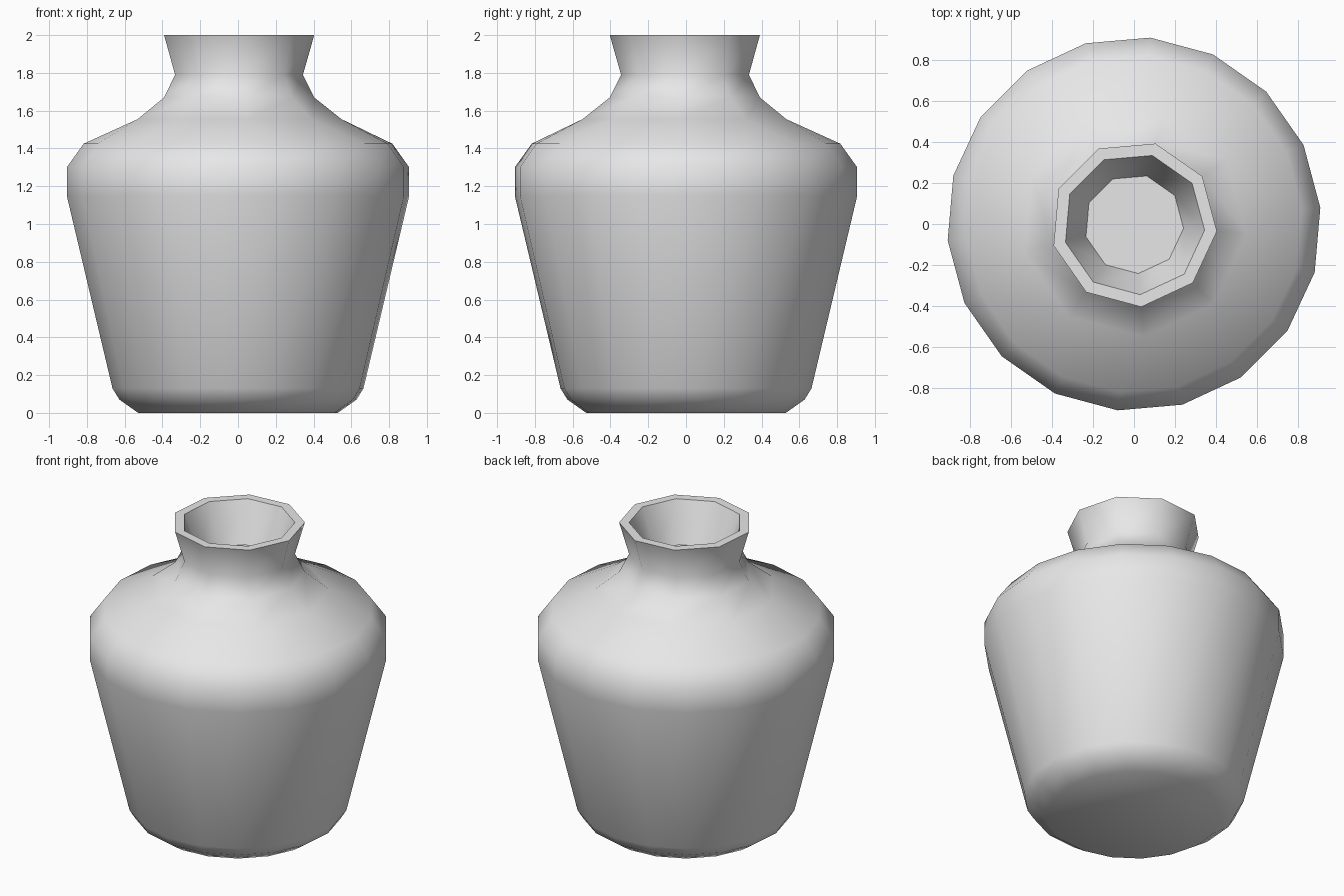
import bpy, bmesh
from math import radians, cos, sin

cube = bpy.data.objects.get("Cube")
if cube:
    bpy.data.objects.remove(cube, do_unlink=True)

grey = bpy.data.materials.new("pale grey clay")
grey.use_nodes = True
grey.diffuse_color = (0.8, 0.8, 0.8, 1)
grey.node_tree.nodes["Principled BSDF"].inputs["Base Color"].default_value = (0.8, 0.8, 0.8, 1)

# (radius, height) profiles: wide body, then shoulder, neck, rim and inside
BODY = [(0.53, 0), (0.63, 0.07), (0.667, 0.13), (0.91, 1.15), (0.91, 1.30), (0.82, 1.425)]
NECK = [(0.55, 1.555), (0.405, 1.67), (0.345, 1.79), (0.405, 2.0), (0.345, 2.0), (0.242, 1.74)]
SIDES = 18
HALF = SIDES // 2

bm = bmesh.new()


def ring(radius, z, count, start):
    angles = [radians(start + 360 * i / count) for i in range(count)]
    return [bm.verts.new((radius * cos(a), radius * sin(a), z)) for a in angles]


def bridge(low, high):
    n = len(low)
    for i in range(n):
        j = (i + 1) % n
        bm.faces.new((low[i], low[j], high[j], high[i]))


body = [ring(r, z, SIDES, -15) for r, z in BODY]
neck = [ring(r, z, HALF, -5) for r, z in NECK]
for rings in (body, neck):
    for low, high in zip(rings, rings[1:]):
        bridge(low, high)

# Shoulder: each neck corner sits over the middle of every second body side
wide, narrow = body[-1], neck[0]
for i in range(HALF):
    a, b, c = (wide[(2 * i + k) % SIDES] for k in range(3))
    bm.faces.new((a, b, narrow[i]))
    bm.faces.new((b, c, narrow[(i + 1) % HALF], narrow[i]))

# Underside and inner floor
bm.faces.new(body[0][::-1])
bm.faces.new(neck[-1])
bmesh.ops.recalc_face_normals(bm, faces=bm.faces[:])

mesh = bpy.data.meshes.new("pot")
bm.to_mesh(mesh)
bm.free()
mesh.materials.append(grey)
mesh.shade_smooth()
mesh.set_sharp_from_angle(angle=radians(50))
pot = bpy.data.objects.new("pot", mesh)
bpy.context.collection.objects.link(pot)
